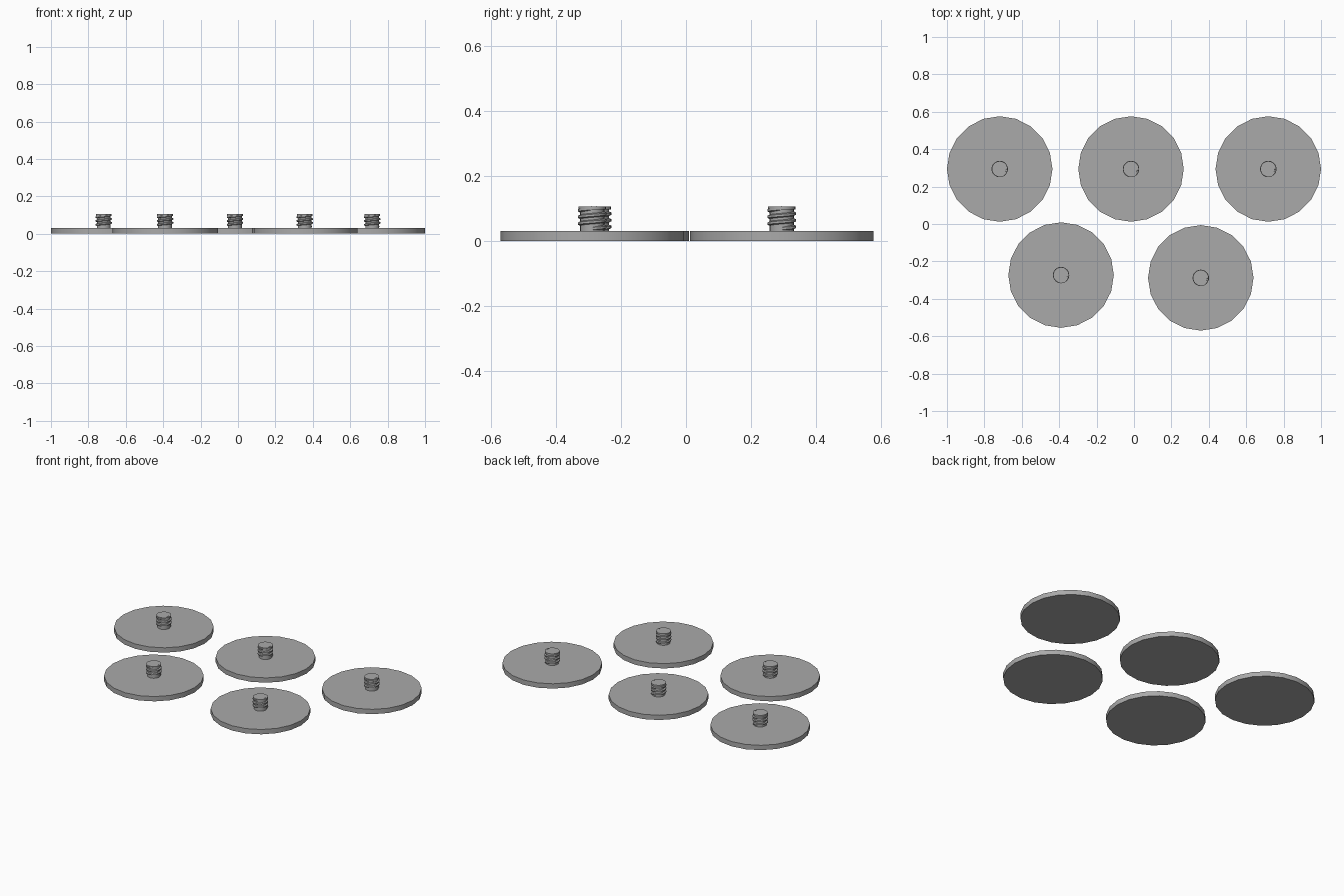
import bpy, bmesh, math

cube = bpy.data.objects.get("Cube")
if cube:
    bpy.data.objects.remove(cube, do_unlink=True)

DISC_R, DISC_H, TOP = 0.282, 0.03, 0.105
CORE_R, CREST_R = 0.037, 0.044
TURNS, STEPS = 3, 24

grey = bpy.data.materials.new("plain grey")
grey.use_nodes = True
colour = (0.4, 0.4, 0.4, 1)
grey.diffuse_color = colour
grey.node_tree.nodes["Principled BSDF"].inputs["Base Color"].default_value = colour


def cylinder(bm, radius, z0, z1, sides):
    ring = [(radius * math.sin(math.tau * i / sides), radius * math.cos(math.tau * i / sides))
            for i in range(sides)]
    low = [bm.verts.new((x, y, z0)) for x, y in ring]
    high = [bm.verts.new((x, y, z1)) for x, y in ring]
    bm.faces.new(low)
    bm.faces.new(high)
    for i in range(sides):
        j = (i + 1) % sides
        bm.faces.new((low[i], low[j], high[j], high[i]))


def thread(bm, z0, z1):
    # Trapezoid ridge swept along a helix, fading out at both ends
    pitch = (z1 - z0) / TURNS
    total = TURNS * STEPS
    rows = []
    for i in range(total + 1):
        a = math.tau * i / STEPS
        fade = min(1, i / 4, (total - i) / 4)
        crest = CORE_R + (CREST_R - CORE_R) * fade
        zc = z0 + pitch * i / STEPS
        profile = ((CORE_R - 0.003, -0.38), (crest, -0.16), (crest, 0.16), (CORE_R - 0.003, 0.38))
        rows.append([bm.verts.new((r * math.cos(a), r * math.sin(a), zc + k * pitch))
                     for r, k in profile])
    for a, b in zip(rows, rows[1:]):
        for k in range(4):
            n = (k + 1) % 4
            bm.faces.new((a[k], a[n], b[n], b[k]))
    bm.faces.new(rows[0])
    bm.faces.new(rows[-1])


def make_mesh(name, build):
    bm = bmesh.new()
    build(bm)
    bmesh.ops.recalc_face_normals(bm, faces=bm.faces)
    mesh = bpy.data.meshes.new(name)
    bm.to_mesh(mesh)
    bm.free()
    mesh.materials.append(grey)
    return mesh


def build_stud(bm):
    cylinder(bm, CORE_R, DISC_H - 0.005, TOP, 24)
    # Flat collar that finishes the top of the stud
    cylinder(bm, 0.042, TOP - 0.009, TOP, 24)
    thread(bm, DISC_H + 0.008, TOP - 0.006)


disc_mesh = make_mesh("base_disc", lambda bm: cylinder(bm, DISC_R, 0, DISC_H, 20))
stud_mesh = make_mesh("threaded_stud", build_stud)

# Three discs at the back, two at the front
places = {
    "back_right": (-0.718, 0.294), "back_middle": (-0.016, 0.294), "back_left": (0.718, 0.294),
    "front_right": (-0.39, -0.273), "front_left": (0.357, -0.288),
}
for place, (x, y) in places.items():
    for part, mesh in (("base_disc", disc_mesh), ("threaded_stud", stud_mesh)):
        obj = bpy.data.objects.new(f"{place}_{part}", mesh)
        obj.location = (x, y, 0)
        bpy.context.collection.objects.link(obj)
        obj.select_set(True)
        bpy.context.view_layer.objects.active = obj
bpy.ops.object.shade_smooth_by_angle(angle=math.radians(30))
